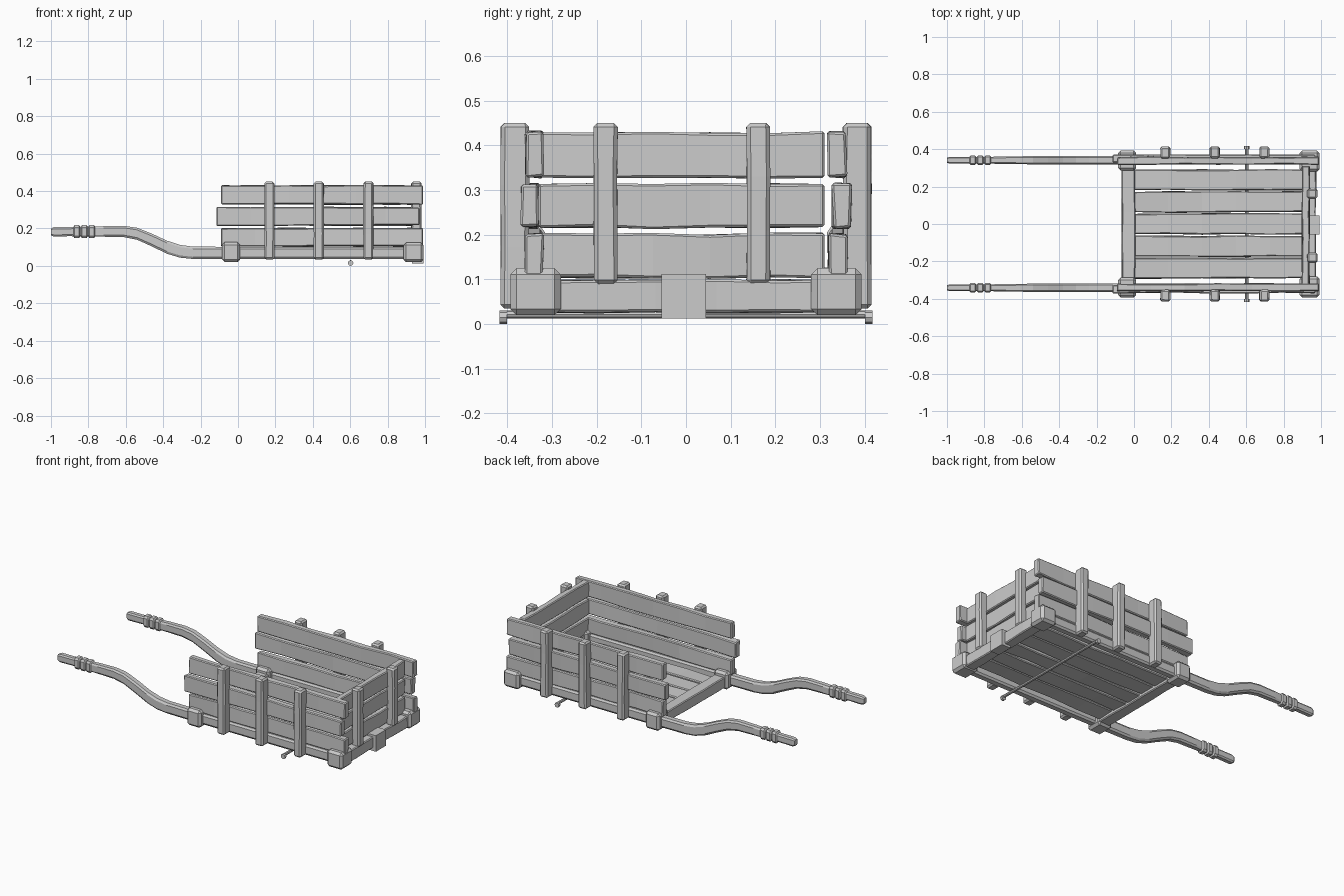
import bpy, bmesh, random
from mathutils import Vector

random.seed(4)
if "Cube" in bpy.data.objects:
    bpy.data.objects.remove(bpy.data.objects["Cube"])

wood = bpy.data.materials.new("plain grey wood")
wood.use_nodes = True
GREY = (0.6, 0.6, 0.6, 1)
wood.diffuse_color = GREY
wood.node_tree.nodes["Principled BSDF"].inputs["Base Color"].default_value = GREY


def finish(name, bm, bevel=0.0):
    bmesh.ops.recalc_face_normals(bm, faces=bm.faces)
    mesh = bpy.data.meshes.new(name)
    bm.to_mesh(mesh)
    bm.free()
    mesh.materials.append(wood)
    ob = bpy.data.objects.new(name, mesh)
    bpy.context.collection.objects.link(ob)
    if bevel:
        mod = ob.modifiers.new("worn edges", 'BEVEL')
        mod.width = bevel
        mod.segments = 1
        mod.limit_method = 'ANGLE'
        mod.angle_limit = 0.9
    return ob


def timber(name, x, y, z, cuts=0, wear=0.0, bevel=0.005):
    """Box between the given ranges, cut along its longest side and worn a little."""
    spans = [x, y, z]
    size = Vector([s[1] - s[0] for s in spans])
    axis = max(range(3), key=lambda i: size[i])
    bm = bmesh.new()
    bmesh.ops.create_cube(bm, size=1)
    if cuts:
        d = Vector((0, 0, 0))
        d[axis] = 1
        for k in range(1, cuts + 1):
            bmesh.ops.bisect_plane(bm, geom=bm.verts[:] + bm.edges[:] + bm.faces[:],
                                   plane_co=d * (k / (cuts + 1) - 0.5), plane_no=d)
    for v in bm.verts:
        for i in range(3):
            side = 1 if v.co[i] > 0 else -1
            v.co[i] = sum(spans[i]) / 2 + v.co[i] * size[i]
            if i != axis:
                v.co[i] -= side * random.uniform(0, wear)
    return finish(name, bm, bevel)


# Side walls: three planks and three posts on each side
ROWS = (("lower", 0.10, 0.205), ("middle", 0.212, 0.317), ("upper", 0.325, 0.433))
for s, side in ((1, "left"), (-1, "right")):
    def yr(a, b):
        return tuple(sorted((s * a, s * b)))

    for (row, z0, z1), (x0, x1), out in zip(
            ROWS, ((-0.09, 0.99), (-0.115, 0.97), (-0.09, 0.99)), (0.0, 0.01, 0.0)):
        timber(f"{side}_{row}_plank", (x0, x1), yr(0.315 + out, 0.363 + out), (z0, z1),
               cuts=5, wear=0.007)
    for i, x in enumerate((0.168, 0.432, 0.697)):
        timber(f"{side}_post_{i + 1}", (x - 0.028, x + 0.028), yr(0.35, 0.416), (0.035, 0.45),
               cuts=2, wear=0.003, bevel=0.009)

    # Corner blocks joining rails and cross beams
    timber(f"{side}_front_corner", (-0.085, 0.012), yr(0.285, 0.393), (0.02, 0.127), bevel=0.014)
    timber(f"{side}_back_corner", (0.885, 0.992), yr(0.28, 0.393), (0.02, 0.125), bevel=0.014)

    # Bent shaft: x, z, half width, half height
    path = [(-1.0, 0.182, 0.014, 0.018), (-0.985, 0.182, 0.018, 0.025),
            (-0.89, 0.183, 0.018, 0.024)]
    for gx in (-0.862, -0.822, -0.782):
        path += [(gx - 0.018, 0.183, 0.018, 0.026), (gx - 0.012, 0.183, 0.025, 0.035),
                 (gx + 0.012, 0.183, 0.025, 0.035), (gx + 0.018, 0.183, 0.018, 0.027)]
    path += [(-0.72, 0.184, 0.020, 0.028), (-0.61, 0.184, 0.021, 0.030),
             (-0.54, 0.172, 0.022, 0.032), (-0.46, 0.138, 0.022, 0.034),
             (-0.38, 0.100, 0.022, 0.035), (-0.31, 0.078, 0.023, 0.034),
             (-0.24, 0.070, 0.023, 0.033), (-0.05, 0.069, 0.024, 0.033),
             (0.95, 0.069, 0.024, 0.033)]
    corner = ((1, 0.65), (0.65, 1), (-0.65, 1), (-1, 0.65),
              (-1, -0.65), (-0.65, -1), (0.65, -1), (1, -0.65))
    bm = bmesh.new()
    rings = [[bm.verts.new((x, s * 0.341 + a * w, z + b * h)) for a, b in corner]
             for x, z, w, h in path]
    for r0, r1 in zip(rings, rings[1:]):
        for k in range(8):
            bm.faces.new((r0[k], r0[k - 1], r1[k - 1], r1[k]))
    bm.faces.new(rings[0])
    bm.faces.new(rings[-1])
    finish(f"{side}_shaft", bm)

# Back wall
for row, z0, z1 in ROWS:
    timber(f"back_{row}_plank", (0.895, 0.942), (-0.33, 0.31), (z0, z1), cuts=4, wear=0.007)
for i, y in enumerate((-0.18, 0.162)):
    timber(f"back_post_{i + 1}", (0.925, 0.982), (y - 0.028, y + 0.028), (0.09, 0.45),
           cuts=2, wear=0.003, bevel=0.009)

# Cross beams and the middle block
timber("back_beam", (0.905, 0.975), (-0.34, 0.34), (0.022, 0.102), cuts=4, wear=0.006)
timber("front_beam", (-0.068, 0.008), (-0.34, 0.34), (0.03, 0.1), cuts=4, wear=0.004)
timber("back_middle_block", (0.93, 0.992), (-0.055, 0.045), (0.012, 0.112), bevel=0)

# Floor boards with narrow gaps
for i in range(5):
    y = -0.236 + i * 0.118
    timber(f"floor_board_{i + 1}", (0.0, 0.91), (y - 0.059, y + 0.059), (0.045, 0.085),
           cuts=4, wear=0.008)

# Thin axle with knobbed ends
def rod(name, y0, y1, r, sides=8, z=0.02):
    bm = bmesh.new()
    bmesh.ops.create_cone(bm, cap_ends=True, segments=sides, radius1=r, radius2=r, depth=y1 - y0)
    for v in bm.verts:
        v.co = Vector((0.602 + v.co.x, (y0 + y1) / 2 + v.co.z, z + v.co.y))
    finish(name, bm)


rod("axle", -0.40, 0.40, 0.009, z=0.022)
for s, side in ((1, "left"), (-1, "right")):
    y = s * 0.409
    rod(f"{side}_axle_knob", y - 0.008, y + 0.008, 0.015, z=0.0153)
